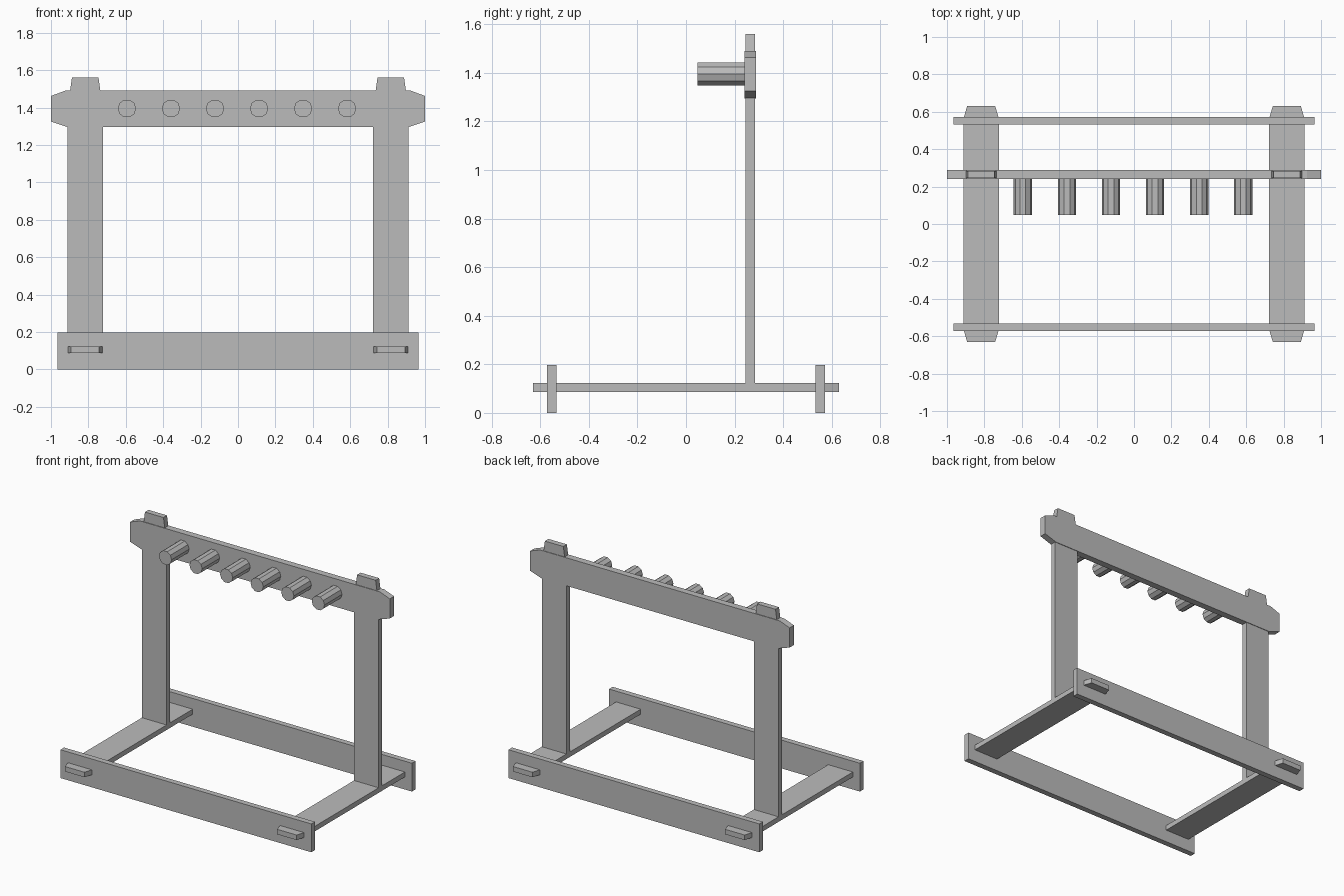
import bpy, math
from mathutils import Vector

cube = bpy.data.objects.get("Cube")
if cube:
    bpy.data.objects.remove(cube, do_unlink=True)

GREY = (0.5, 0.5, 0.5, 1)
mat = bpy.data.materials.new("plain_grey")
mat.use_nodes = True
mat.diffuse_color = GREY
mat.node_tree.nodes["Principled BSDF"].inputs["Base Color"].default_value = GREY


def board(name, outline, place, low, high):
    """Extrude a closed outline; place(u, v, t) turns it into a 3D point."""
    n = len(outline)
    verts = [Vector(place(u, v, t)) for t in (low, high) for u, v in outline]
    faces = [list(range(n))[::-1], list(range(n, 2 * n))]
    faces += [[i, (i + 1) % n, n + (i + 1) % n, n + i] for i in range(n)]
    mesh = bpy.data.meshes.new(name)
    mesh.from_pydata(verts, [], faces)
    # Keep normals outward whichever way the outline runs
    mesh.validate()
    centre = sum(verts, Vector()) / len(verts)
    if mesh.polygons[0].normal.dot(mesh.polygons[0].center - centre) < 0:
        mesh.flip_normals()
    mesh.materials.append(mat)
    obj = bpy.data.objects.new(name, mesh)
    bpy.context.collection.objects.link(obj)
    return obj


def upright(u, v, t):
    return (u, t, v)


def flat(u, v, t):
    return (u, v, t)


def mirrored(half):
    """Complete a half outline, listed bottom to top, across u = 0."""
    return half + [(-u, v) for u, v in reversed(half)]


# Front and back rails
for name, y in (("front_rail", -0.553), ("back_rail", 0.553)):
    board(name, mirrored([(0.966, 0), (0.966, 0.197)]), upright, y - 0.02, y + 0.02)

# Base boards with tapered tenons, and posts with tenons through the top bar
base = mirrored([(0.075, -0.63), (0.092, -0.573), (0.095, -0.573),
                 (0.095, 0.573), (0.092, 0.573), (0.075, 0.63)])
post = mirrored([(0.095, 0.115), (0.095, 1.31), (0.081, 1.31),
                 (0.081, 1.49), (0.071, 1.56)])
for side, x in (("right", -0.817), ("left", 0.817)):
    board(side + "_base_board", [(u + x, v) for u, v in base], flat, 0.087, 0.122)
    board(side + "_post", [(u + x, v) for u, v in post], upright, 0.245, 0.284)

# Top bar with clipped corners
bar = mirrored([(0.91, 1.295), (1.0, 1.325), (1.0, 1.462), (0.925, 1.49)])
board("top_bar", bar, upright, 0.241, 0.288)

# Row of ten-sided pegs
for i in range(6):
    bpy.ops.mesh.primitive_cylinder_add(
        vertices=10, radius=0.049, depth=0.2,
        location=(-0.594 + 0.2355 * i, 0.148, 1.395),
        rotation=(math.pi / 2, 0, math.pi))
    peg = bpy.context.object
    peg.name = "peg_%d" % (i + 1)
    # Turn about the peg's own axis so flats face up and down
    for v in peg.data.vertices:
        v.co.x, v.co.y = v.co.y, -v.co.x
    peg.data.materials.append(mat)
